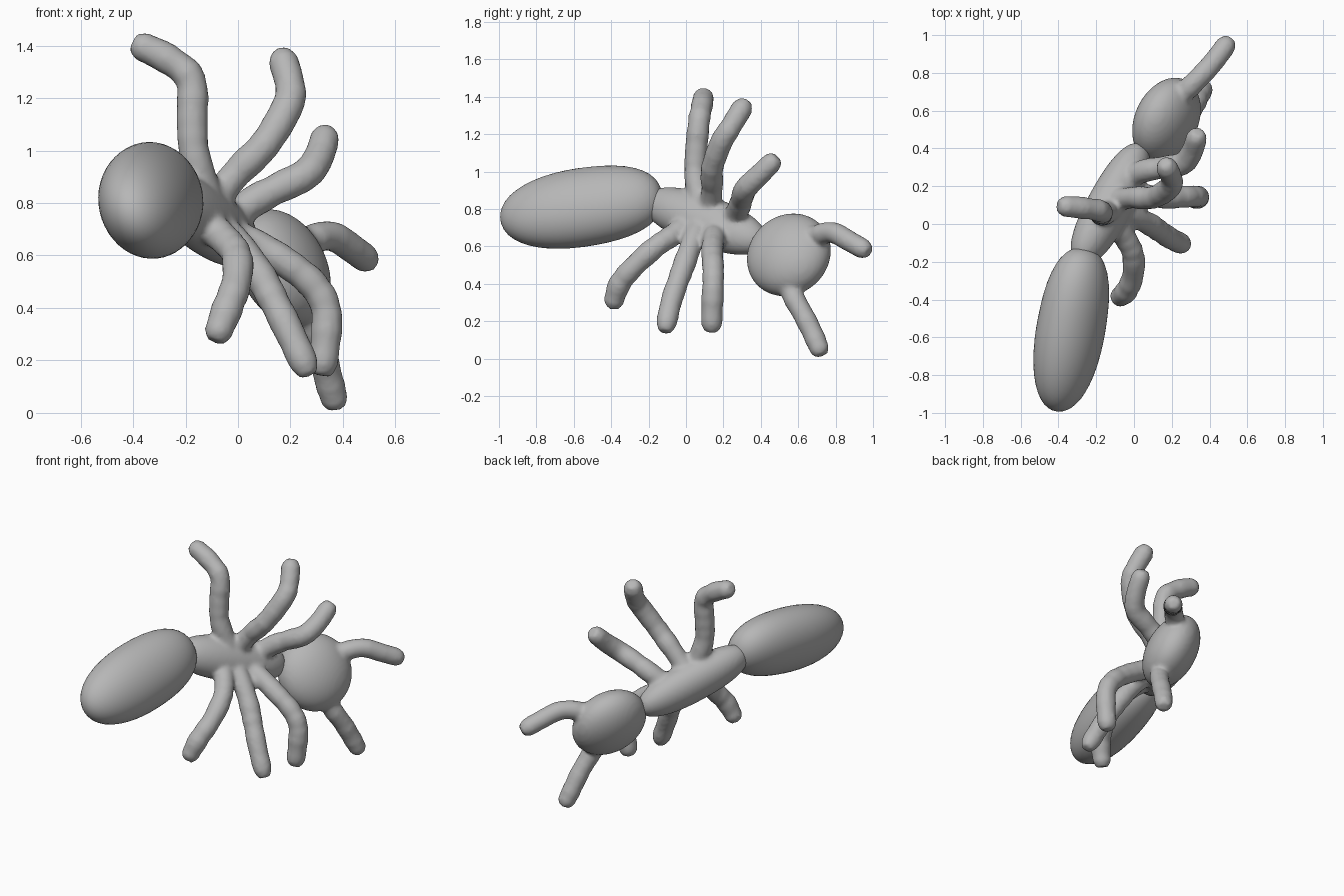
import bpy, bmesh, math, random
from mathutils import Vector, Matrix

if "Cube" in bpy.data.objects:
    bpy.data.objects.remove(bpy.data.objects["Cube"])

random.seed(3)
grey = bpy.data.materials.new("plain grey")
grey.diffuse_color = (0.47, 0.47, 0.47, 1)
grey.use_nodes = True
grey.node_tree.nodes["Principled BSDF"].inputs["Base Color"].default_value = grey.diffuse_color


def ellipsoid(bm, centre, axis, flat, radii, front=0.0, back=0.0):
    """Ellipsoid with radii along the axis, the flat direction and across both.
    front and back make its ends blunter."""
    a = Vector(axis).normalized()
    n = Vector(flat)
    n = (n - a * n.dot(a)).normalized()
    rot = Matrix((a, n, a.cross(n))).transposed().to_4x4()
    m = Matrix.Translation(centre) @ rot @ Matrix.Diagonal((*radii, 1))
    for v in bmesh.ops.create_icosphere(bm, subdivisions=4, radius=1)["verts"]:
        s = v.co.x ** 2
        v.co = m @ (v.co * (1 + (front if v.co.x > 0 else back) * s * (1 - s)))


def limb(bm, pts, tip=0.056, root=0.060, sides=12, steps=4):
    """Round-tipped, slightly lumpy tube along a smooth path from tip to root."""
    p = [Vector(q) for q in pts]
    p[0] += (p[0] - p[1]).normalized() * 0.018
    p = [2 * p[0] - p[1]] + p + [2 * p[-1] - p[-2]]
    path = []
    for i in range(1, len(p) - 2):
        a, b, c, d = p[i - 1:i + 3]
        for s in range(steps):
            t = s / steps
            path.append(0.5 * (2 * b + (c - a) * t + (2 * a - 5 * b + 4 * c - d) * t * t
                               + (3 * b - a - 3 * c + d) * t ** 3))
    path.append(p[-2])
    # radius grows quickly at the tip, then stays nearly even
    run = 0
    side = Vector((0.3, 0.5, 0.8))
    rings = []
    for i, q in enumerate(path):
        run += (q - path[i - 1]).length if i else 0
        tan = (path[min(i + 1, len(path) - 1)] - path[max(i - 1, 0)]).normalized()
        side = (side - tan * side.dot(tan)).normalized()
        up = tan.cross(side)
        r = tip + (root - tip) * min(1, run / 0.15)
        r *= random.uniform(0.95, 1.05)
        r *= math.sqrt(max(0.3, 1 - max(0, 1 - (run + 0.012) / 0.05) ** 2))
        rings.append([bm.verts.new(q + r * (math.cos(k) * side + math.sin(k) * up))
                      for k in (2 * math.pi * j / sides for j in range(sides))])
    for r0, r1 in zip(rings, rings[1:]):
        for j in range(sides):
            k = (j + 1) % sides
            bm.faces.new((r0[j], r0[k], r1[k], r1[j]))
    bm.faces.new(rings[0][::-1])
    bm.faces.new(rings[-1])


def finish(name, bm, fuse=True):
    """Turn the shells into one softly blended, smooth-shaded object."""
    bmesh.ops.recalc_face_normals(bm, faces=bm.faces)
    me = bpy.data.meshes.new(name)
    bm.to_mesh(me)
    bm.free()
    me.materials.append(grey)
    me.shade_smooth()
    ob = bpy.data.objects.new(name, me)
    bpy.context.collection.objects.link(ob)
    if fuse:
        rm = ob.modifiers.new("fuse", 'REMESH')
        rm.mode, rm.voxel_size, rm.use_smooth_shade = 'VOXEL', 0.014, True
        sm = ob.modifiers.new("soften", 'SMOOTH')
        sm.factor, sm.iterations = 0.5, 4


FLAT = (0.86, -0.31, 0.41)  # direction in which the body is thinnest

# abdomen
bm = bmesh.new()
ellipsoid(bm, (-0.335, -0.56, 0.808), (0.15, 0.87, 0.13), (0.9, 0, 0.43),
          (0.443, 0.174, 0.218), front=0.26, back=0.1)
finish("abdomen", bm, fuse=False)

# thorax with its six legs
legs = [
    [(-0.385, 0.095, 1.405), (-0.27, 0.085, 1.35), (-0.18, 0.07, 1.27),
     (-0.175, 0.055, 1.12), (-0.165, 0.05, 0.98), (-0.11, 0.08, 0.8)],
    [(0.165, 0.315, 1.365), (0.2, 0.24, 1.24), (0.185, 0.19, 1.16),
     (0.1, 0.14, 1.02), (0, 0.14, 0.92), (-0.09, 0.13, 0.81)],
    [(0.335, 0.475, 1.065), (0.31, 0.39, 0.98), (0.26, 0.32, 0.91),
     (0.16, 0.3, 0.86), (0.05, 0.28, 0.8), (-0.05, 0.23, 0.72)],
    [(-0.082, -0.39, 0.29), (-0.04, -0.355, 0.4), (-0.005, -0.27, 0.5),
     (-0.005, -0.16, 0.6), (-0.05, -0.07, 0.66), (-0.13, 0.02, 0.73)],
    [(0.265, -0.11, 0.16), (0.2, -0.08, 0.3), (0.14, -0.04, 0.42),
     (0.08, 0, 0.53), (0, 0.04, 0.64), (-0.09, 0.08, 0.73)],
    [(0.32, 0.137, 0.16), (0.335, 0.14, 0.28), (0.335, 0.145, 0.4), (0.285, 0.145, 0.49),
     (0.18, 0.14, 0.575), (0.05, 0.15, 0.65), (-0.07, 0.15, 0.71)],
]
bm = bmesh.new()
ellipsoid(bm, (-0.125, 0.105, 0.735), (0.31, 0.57, -0.21), FLAT,
          (0.375, 0.118, 0.137), front=0.2, back=0.25)
for pts in legs:
    limb(bm, pts)
finish("thorax_and_legs", bm)

# head with its two antennae
antennae = [
    [(0.5, 0.965, 0.577), (0.43, 0.87, 0.63), (0.35, 0.78, 0.675), (0.24, 0.67, 0.65)],
    [(0.372, 0.72, 0.035), (0.345, 0.68, 0.13), (0.32, 0.63, 0.23),
     (0.28, 0.57, 0.34), (0.22, 0.54, 0.46)],
]
bm = bmesh.new()
ellipsoid(bm, (0.172, 0.55, 0.555), (0.5, 0.84, -0.2), FLAT, (0.236, 0.149, 0.235))
for pts in antennae:
    limb(bm, pts, tip=0.054, root=0.058)
finish("head_and_antennae", bm)
